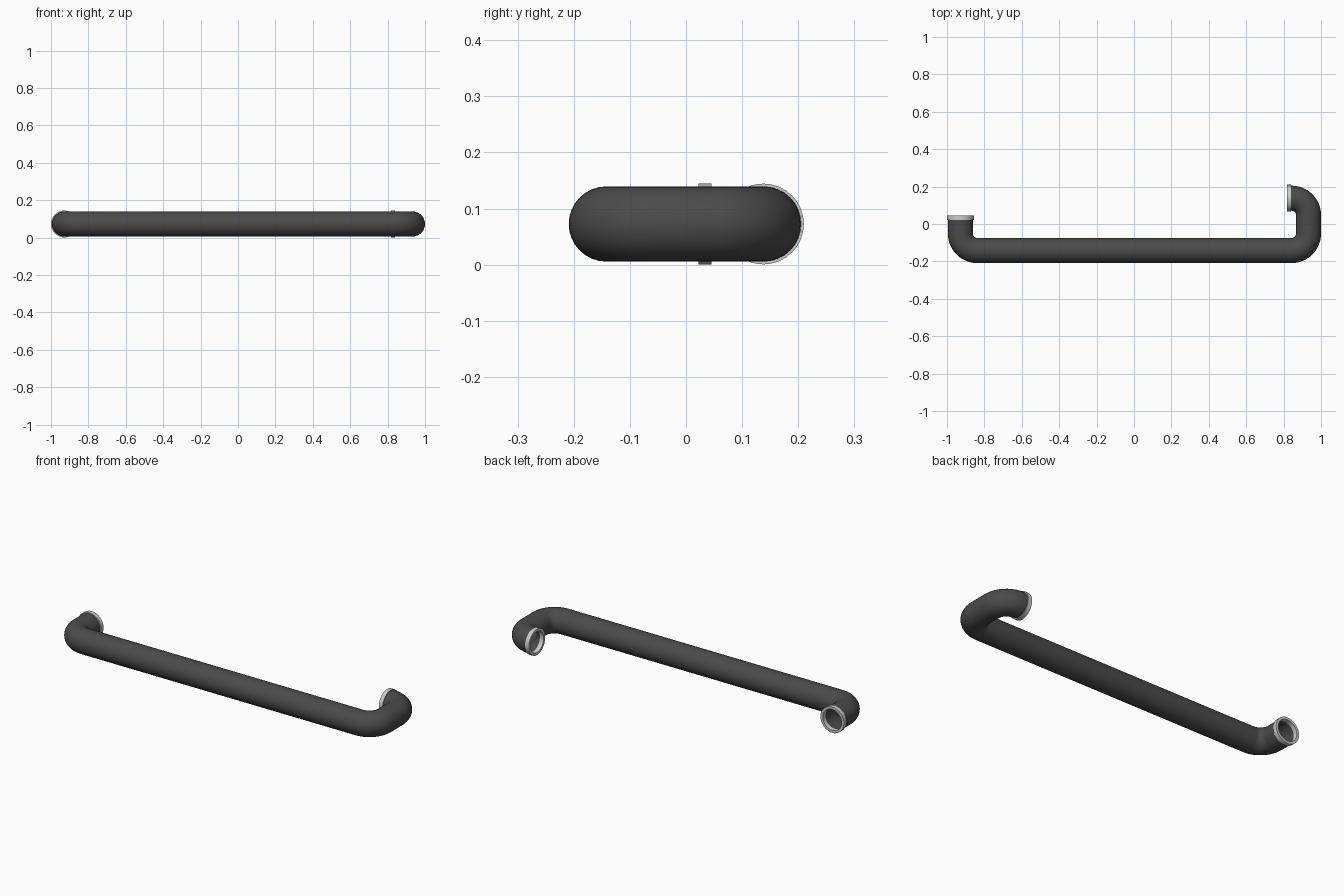
import bpy
import bmesh
import math
from mathutils import Vector

cube = bpy.data.objects.get("Cube")
if cube:
    bpy.data.objects.remove(cube, do_unlink=True)

SIDES = 32
HEIGHT = 0.0725
PIPE_R, BORE_R = 0.067, 0.059
COLLAR_R, COLLAR_BORE, COLLAR_LEN = 0.072, 0.058, 0.023
BEND_R = 0.09


def material(name, rgb):
    mat = bpy.data.materials.new(name)
    mat.use_nodes = True
    color = (*rgb, 1)
    mat.diffuse_color = color
    mat.node_tree.nodes["Principled BSDF"].inputs["Base Color"].default_value = color
    return mat


def loft(name, stations, mat):
    """Join circles (centre, heading, radius) into a closed hollow skin."""
    bm = bmesh.new()
    rings = []
    for centre, heading, radius in stations:
        side = Vector((-math.sin(heading), math.cos(heading), 0))
        ring = []
        for i in range(SIDES):
            a = math.tau * i / SIDES
            offset = side * math.cos(a) + Vector((0, 0, math.sin(a)))
            ring.append(bm.verts.new(centre + offset * radius))
        rings.append(ring)
    for k, ring in enumerate(rings):
        after = rings[(k + 1) % len(rings)]
        for i in range(SIDES):
            j = (i + 1) % SIDES
            bm.faces.new((ring[i], ring[j], after[j], after[i]))
    bmesh.ops.recalc_face_normals(bm, faces=bm.faces)
    mesh = bpy.data.meshes.new(name)
    bm.to_mesh(mesh)
    bm.free()
    mesh.materials.append(mat)
    obj = bpy.data.objects.new(name, mesh)
    bpy.context.collection.objects.link(obj)
    bpy.ops.object.select_all(action="DESELECT")
    obj.select_set(True)
    bpy.context.view_layer.objects.active = obj
    bpy.ops.object.shade_smooth_by_angle(angle=math.radians(40))
    return obj


def rounded_path(corners, radius, steps=12):
    """Centre points and headings along a route with right-angle left turns."""
    pts = [Vector((x, y, HEIGHT)) for x, y in corners]
    d = pts[1] - pts[0]
    path = [(pts[0], math.atan2(d.y, d.x))]
    for before, corner, after in zip(pts, pts[1:], pts[2:]):
        d_in = (corner - before).normalized()
        d_out = (after - corner).normalized()
        pivot = corner + (d_out - d_in) * radius
        start = math.atan2(d_in.y, d_in.x)
        for s in range(steps + 1):
            h = start + math.pi / 2 * s / steps
            outward = Vector((math.sin(h), -math.cos(h), 0))
            path.append((pivot + outward * radius, h))
    d = pts[-1] - pts[-2]
    path.append((pts[-1], math.atan2(d.y, d.x)))
    return path


def collar(name, x, y, heading, mat):
    """Short sleeve whose outer face is at (x, y), facing along heading."""
    mouth = Vector((x, y, HEIGHT))
    back = mouth - Vector((math.cos(heading), math.sin(heading), 0)) * COLLAR_LEN
    loft(name, [(back, heading, COLLAR_R), (mouth, heading, COLLAR_R),
                (mouth, heading, COLLAR_BORE), (back, heading, COLLAR_BORE)], mat)


rubber = material("dark grey rubber", (0.07, 0.07, 0.07))
metal = material("light grey metal", (0.6, 0.6, 0.59))

# Hollow pipe: outer wall one way, bore back the other way
route = rounded_path([(-0.928, 0.043), (-0.928, -0.142), (0.933, -0.142),
                      (0.933, 0.138), (0.819, 0.138)], BEND_R)
outer = [(p, h, PIPE_R) for p, h in route]
inner = [(p, h, BORE_R) for p, h in reversed(route)]
loft("pipe", outer + inner, rubber)

# End collars
collar("right_collar", -0.928, 0.045, math.pi / 2, metal)
collar("left_collar", 0.817, 0.138, math.pi, metal)
